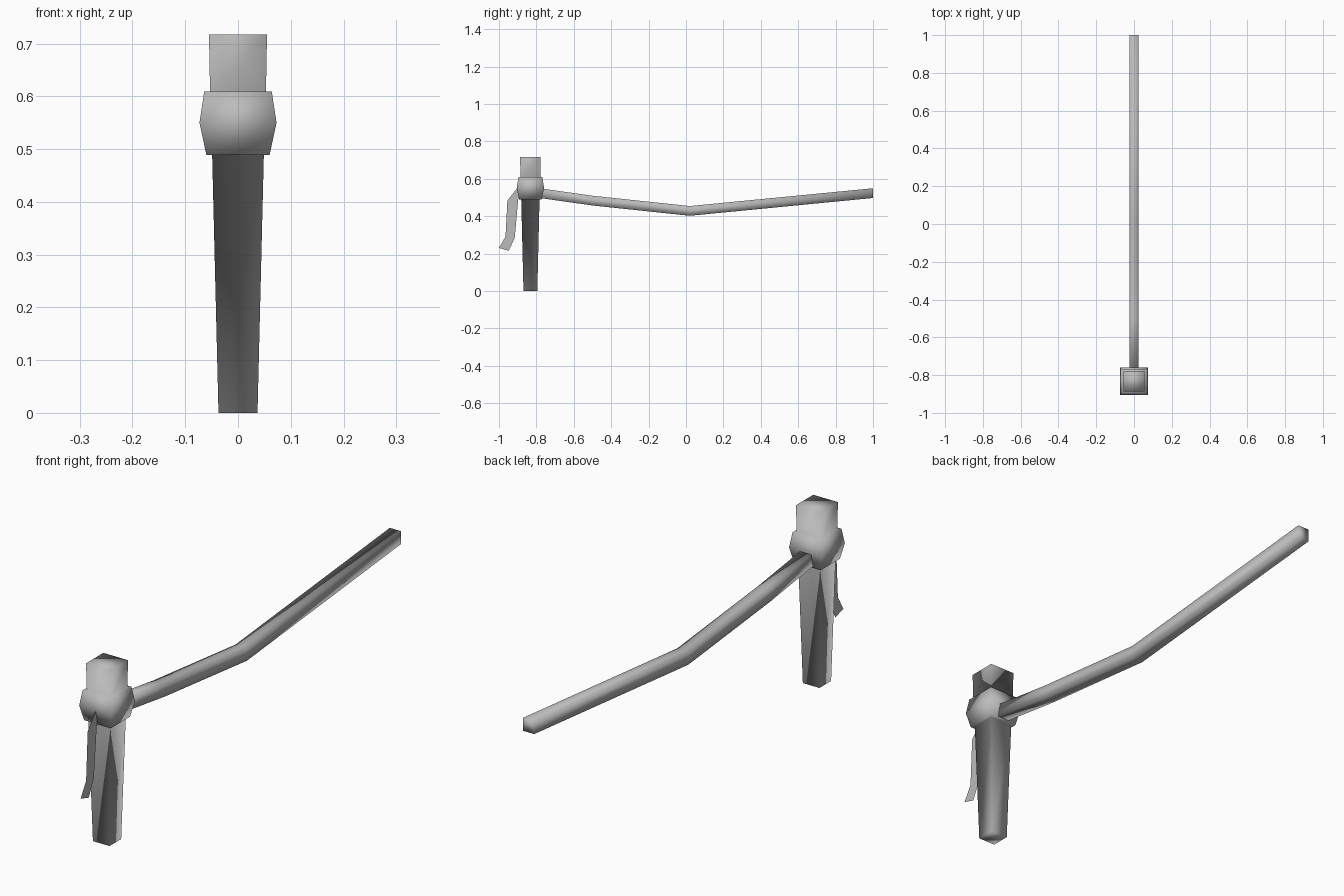
import bpy

if "Cube" in bpy.data.objects:
    bpy.data.objects.remove(bpy.data.objects["Cube"])

grey = bpy.data.materials.new("plain grey")
grey.diffuse_color = (0.5, 0.5, 0.5, 1)
grey.use_nodes = True
grey.node_tree.nodes["Principled BSDF"].inputs["Base Color"].default_value = grey.diffuse_color


def make(name, verts, faces):
    mesh = bpy.data.meshes.new(name)
    mesh.from_pydata(verts, [], faces)
    mesh.materials.append(grey)
    mesh.update()
    mesh.shade_smooth()
    obj = bpy.data.objects.new(name, mesh)
    bpy.context.collection.objects.link(obj)
    return obj


def loft(name, rings):
    """Join four-sided rings into a closed skin with capped ends."""
    verts = [p for ring in rings for p in ring]
    faces = []
    for k in range(len(rings) - 1):
        for i in range(4):
            j = (i + 1) % 4
            a = 4 * k
            faces.append((a + i, a + j, a + 4 + j, a + 4 + i))
    last = 4 * (len(rings) - 1)
    faces += [(3, 2, 1, 0), tuple(range(last, last + 4))]
    return make(name, verts, faces)


CORNERS = [(-1, -1), (1, -1), (1, 1), (-1, 1)]
HEAD_Y = -0.832

# Head: tapered spike, bulging collar and square poll (height, half width)
head_profile = [(0, 0.037), (0.489, 0.049), (0.489, 0.06), (0.55, 0.073),
                (0.609, 0.064), (0.609, 0.053), (0.717, 0.055)]
loft("hammer_head", [[(sx * h, HEAD_Y + sy * h, z) for sx, sy in CORNERS]
                     for z, h in head_profile])

# Bent square handle (y, centre height)
handle_path = [(-0.775, 0.522), (-0.5, 0.483), (0.02, 0.428), (1.0, 0.523)]
loft("handle", [[(-sx * 0.025, y, z + sz * 0.026) for sx, sz in CORNERS]
                for y, z in handle_path])

# Thin hanging strap at the front: pairs of outer and inner edge points (y, z)
strap_edges = [((-0.90, 0.553), (-0.89, 0.53)),
               ((-0.955, 0.483), (-0.897, 0.489)),
               ((-0.965, 0.29), (-0.916, 0.283)),
               ((-1.0, 0.23), (-0.948, 0.215))]
strap_points = [(0, y, z) for pair in strap_edges for y, z in pair]
make("strap", strap_points,
     [(2 * i, 2 * i + 2, 2 * i + 3, 2 * i + 1) for i in range(3)])
